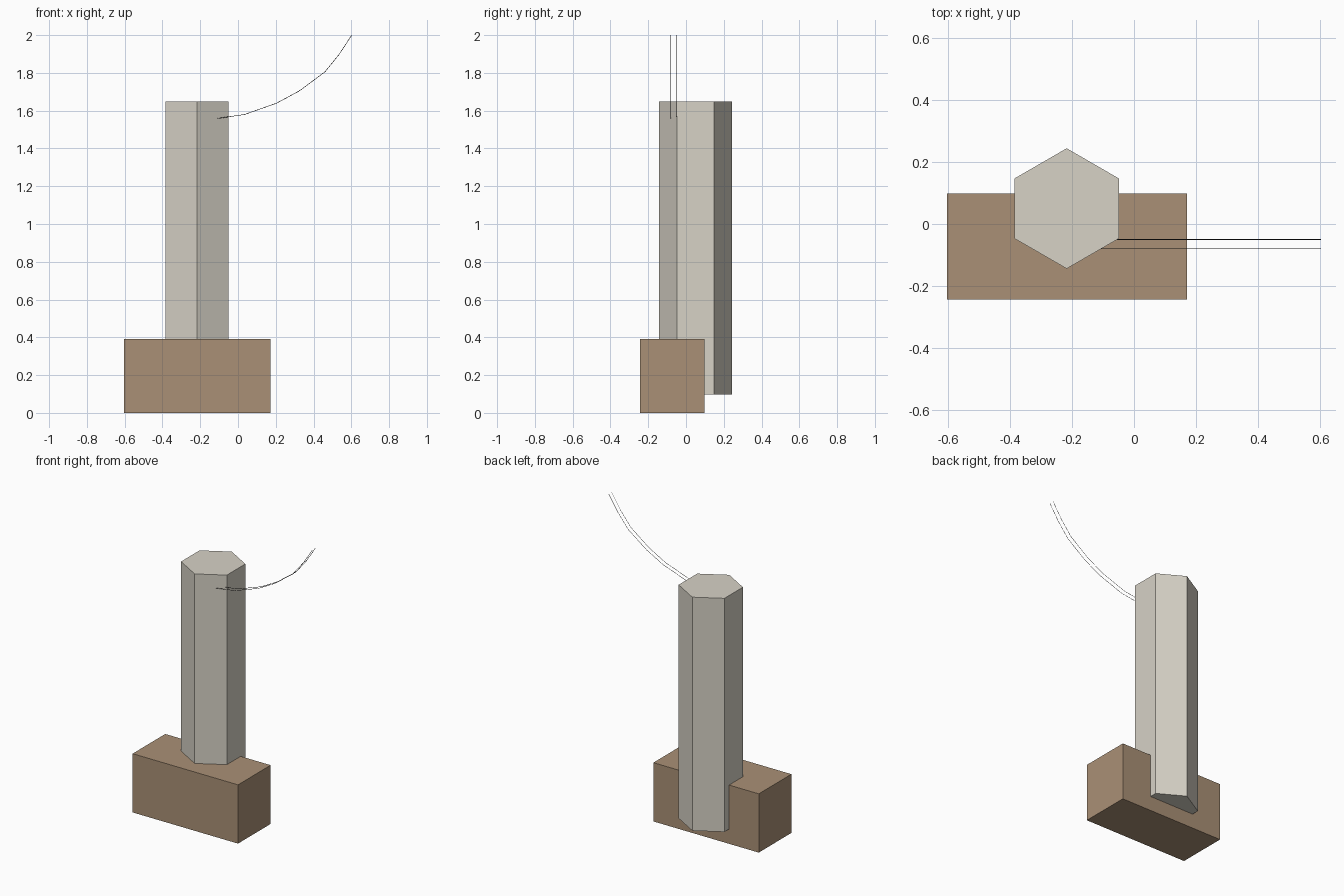
import bpy

default = bpy.data.objects.get("Cube")
if default:
    bpy.data.objects.remove(default, do_unlink=True)


def make_material(name, rgb):
    mat = bpy.data.materials.new(name)
    mat.use_nodes = True
    color = (*rgb, 1)
    mat.diffuse_color = color
    mat.node_tree.nodes["Principled BSDF"].inputs["Base Color"].default_value = color
    return mat


brown = make_material("brown", (0.40, 0.28, 0.18))
stone = make_material("pale stone", (0.68, 0.645, 0.565))
dark = make_material("dark grey", (0.04, 0.04, 0.04))

# Rectangular block
bpy.ops.mesh.primitive_cube_add(size=1, location=(-0.216, -0.073, 0.195))
block = bpy.context.object
block.name = "base_block"
block.scale = (0.774, 0.342, 0.39)
block.data.materials.append(brown)

# Six-sided column, hanging over the back of the block
bpy.ops.mesh.primitive_cylinder_add(vertices=6, radius=0.194, depth=1.55,
                                    location=(-0.217, 0.05, 0.873))
column = bpy.context.object
column.name = "column"
column.data.materials.append(stone)


# Hair-thin strands sweeping up from the column
def add_strand(name, y):
    path = [(-0.14, 1.557), (-0.10, 1.56), (0.035, 1.58), (0.205, 1.64),
            (0.325, 1.705), (0.46, 1.805), (0.537, 1.90), (0.602, 2.0)]
    curve = bpy.data.curves.new(name, "CURVE")
    curve.dimensions = "3D"
    curve.bevel_depth = 0.0014
    curve.bevel_resolution = 0
    spline = curve.splines.new("POLY")
    spline.points.add(len(path) - 1)
    for point, (x, z) in zip(spline.points, path):
        point.co = (x, y, z, 1)
    curve.materials.append(dark)
    bpy.context.collection.objects.link(bpy.data.objects.new(name, curve))


add_strand("front_strand", -0.08)
add_strand("back_strand", -0.05)
